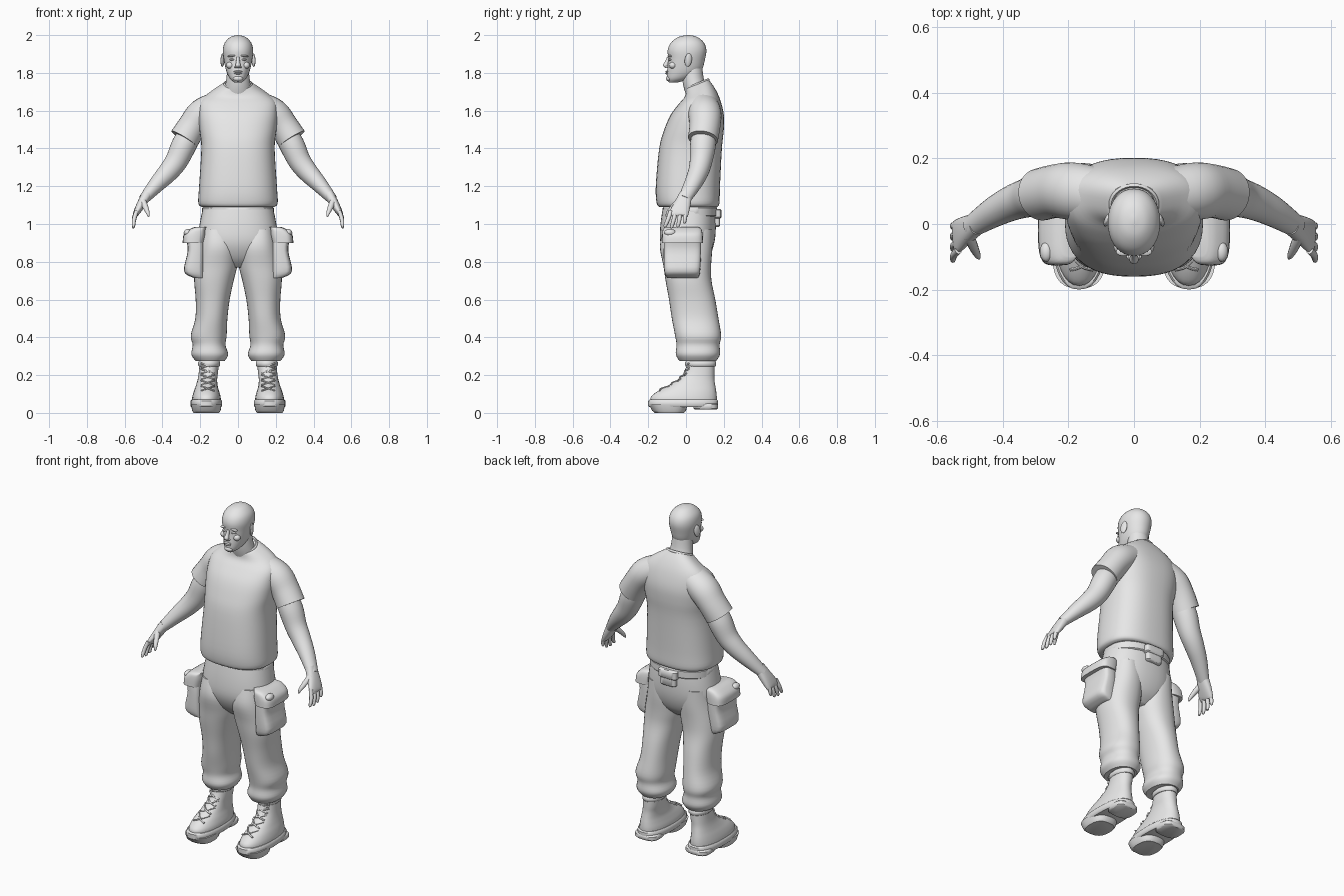
import bpy, bmesh, math
from mathutils import Vector

if "Cube" in bpy.data.objects:
    bpy.data.objects.remove(bpy.data.objects["Cube"])

GREY = (0.8, 0.8, 0.8, 1)
clay = bpy.data.materials.new("light_grey")
clay.use_nodes = True
clay.diffuse_color = GREY
clay.node_tree.nodes["Principled BSDF"].inputs["Base Color"].default_value = GREY


def finish(obj, name):
    """Name, colour and smooth a part, keeping its sharp edges."""
    obj.name = name
    obj.data.materials.append(clay)
    bpy.ops.object.select_all(action='DESELECT')
    bpy.context.view_layer.objects.active = obj
    obj.select_set(True)
    bpy.ops.object.shade_smooth_by_angle(angle=math.radians(45))


def spline(rows, steps):
    """Smooth in-between rows passing through the given ones."""
    result = []
    last = len(rows) - 1
    for i in range(last):
        nearby = rows[max(i - 1, 0)], rows[i], rows[i + 1], rows[min(i + 2, last)]
        for k in range(steps):
            t = k / steps
            row = []
            for before, start, end, after in zip(*nearby):
                leave, arrive = (end - before) / 2, (after - start) / 2
                bend = 3 * (end - start) - 2 * leave - arrive
                twist = 2 * (start - end) + leave + arrive
                row.append(start + t * (leave + t * (bend + t * twist)))
            result.append(row)
    return result + [rows[-1]]


def loft(name, rows, side=1, level=False, power=2, sides=28, steps=4):
    """Skin of rounded rings; each row is x, y, z, two radii and a tilt."""
    rows = spline([tuple(row) + (0,) * (6 - len(row)) for row in rows], steps)
    bm = bmesh.new()
    rings = []
    for i, (x, y, z, wide, deep, tilt) in enumerate(rows):
        along = Vector((0, 0, 1))
        if not level:
            below, above = rows[max(i - 1, 0)], rows[min(i + 1, len(rows) - 1)]
            along = (Vector(above[:3]) - Vector(below[:3])).normalized()
        back = (Vector((0, 1, 0)) - along * along.y).normalized()
        out = back.cross(along)
        ring = []
        for k in range(sides):
            turn = math.tau * k / sides
            c, s = math.cos(turn), math.sin(turn)
            point = out * wide * math.copysign(abs(c) ** (2 / power), c)
            point += back * deep * math.copysign(abs(s) ** (2 / power), s)
            point += Vector((x, y, z + tilt * point.y))
            point.x *= side
            ring.append(bm.verts.new(point))
        rings.append(ring)
    for low, high in zip(rings, rings[1:]):
        for k in range(sides):
            bm.faces.new((low[k - 1], low[k], high[k], high[k - 1]))
    bm.faces.new(rings[0])
    bm.faces.new(rings[-1])
    bmesh.ops.recalc_face_normals(bm, faces=bm.faces)
    mesh = bpy.data.meshes.new(name)
    bm.to_mesh(mesh)
    bm.free()
    obj = bpy.data.objects.new(name, mesh)
    bpy.context.collection.objects.link(obj)
    finish(obj, name)


def stack(name, rows, **options):
    """Level rings; each row is z, x from, x to, y from, y to, tilt."""
    rings = []
    for z, left, right, front, back, *tilt in rows:
        rings.append(((left + right) / 2, (front + back) / 2, z,
                      (right - left) / 2, (back - front) / 2, *tilt))
    loft(name, rings, level=True, **options)


def centred(name, rows, **options):
    stack(name, [(z, -half, half, *rest) for z, half, *rest in rows], **options)


def slab(name, bottom, top, left, right, front, back, edge=.006, **options):
    """Upright block with chamfered rims."""
    full = (left, right, front, back)
    small = (left + edge, right - edge, front + edge, back - edge)
    stack(name, [(bottom, *small), (bottom + edge, *full), (top - edge, *full), (top, *small)],
          steps=1, **options)


def ball(name, at, size, turn=(0, 0, 0)):
    bpy.ops.mesh.primitive_uv_sphere_add(segments=20, ring_count=12, radius=1,
                                         location=at, rotation=turn)
    obj = bpy.context.object
    obj.scale = size
    finish(obj, name)


# Head, neck and face
centred("head", [(1.75, .02, -.09, -.04), (1.77, .043, -.1, .02), (1.81, .062, -.1, .08),
                 (1.87, .075, -.094, .1), (1.92, .08, -.097, .108), (1.96, .07, -.08, .095),
                 (1.99, .04, -.04, .06), (2, .005, .005, .02)], power=2.1, sides=36)
loft("neck", [(0, .065, 1.68, .08, .06), (0, .04, 1.75, .064, .057), (0, .03, 1.84, .055, .055)])
loft("nose", [(0, -.09, 1.885, .008, .01), (0, -.1, 1.86, .01, .011),
              (0, -.108, 1.84, .014, .015), (0, -.1, 1.825, .012, .008)], level=True, sides=16)
ball("upper_lip", (0, -.1, 1.807), (.024, .009, .005))
ball("lower_lip", (0, -.1, 1.798), (.02, .01, .006))
ball("chin", (0, -.09, 1.77), (.026, .016, .015))

# Shirt body and collar
centred("shirt", [(1.09, .19, -.14, .165), (1.11, .21, -.155, .177), (1.2, .206, -.16, .18),
                  (1.4, .194, -.142, .19), (1.5, .204, -.115, .2), (1.58, .21, -.08, .2),
                  (1.65, .2, -.035, .18, .1), (1.7, .14, -.005, .15, .3),
                  (1.74, .075, 0, .12, .4)], power=2.5, sides=48)
bpy.ops.mesh.primitive_torus_add(major_segments=36, minor_segments=8, major_radius=.07,
                                 minor_radius=.007, location=(0, .06, 1.74), rotation=(.4, 0, 0))
bpy.context.object.scale.y = .9
finish(bpy.context.object, "collar")

# Trouser seat, waistband and back pouch
centred("trouser_seat", [(.77, .08, -.05, .07), (.82, .16, -.1, .12), (.9, .21, -.135, .15),
                         (1, .203, -.135, .158), (1.13, .175, -.115, .15)], power=2.3, sides=40)
slab("waistband", 1.04, 1.09, -.19, .19, -.124, .165, power=2.3, sides=40)
slab("back_pouch", .985, 1.06, -.05, .05, .13, .18, power=5)
slab("pouch_flap", 1.03, 1.08, -.06, .06, .13, .187, power=5)


def boot_front(step):
    """Depth of the boot's front at a lace height."""
    return .005 - .13 * (1 - step / 4) ** 2


for side, tag in ((1, "left_"), (-1, "right_")):
    # Paired face details
    ball(tag + "eye", (side * .031, -.083, 1.87), (.014, .011, .006))
    ball(tag + "brow", (side * .032, -.085, 1.89), (.023, .013, .006), (0, side * .12, 0))
    ball(tag + "cheek", (side * .042, -.07, 1.84), (.02, .02, .018))
    ball(tag + "nostril", (side * .012, -.103, 1.831), (.007, .009, .006))
    ball(tag + "ear", (side * .082, .012, 1.868), (.009, .02, .036), (-.15, 0, side * .35))

    # Sleeve and arm
    loft(tag + "sleeve", [(.12, .09, 1.62, .078, .085), (.19, .1, 1.58, .083, .088),
                          (.24, .1, 1.52, .077, .082), (.285, .09, 1.45, .08, .08)], side=side)
    loft(tag + "arm", [(.24, .095, 1.5, .06, .06), (.285, .09, 1.42, .066, .068),
                       (.325, .08, 1.335, .06, .06), (.37, .065, 1.275, .054, .054),
                       (.43, .035, 1.21, .043, .046), (.5, -.01, 1.13, .027, .034)], side=side)

    # Hand with four fingers and a thumb
    loft(tag + "palm", [(.48, 0, 1.16, .027, .033), (.515, -.02, 1.1, .023, .044),
                        (.54, -.038, 1.055, .015, .05), (.543, -.04, 1.045, .008, .04)],
         side=side, power=2.4)
    for k, (finger, drop) in enumerate((("index", .07), ("middle", .075),
                                        ("ring", .07), ("little", .05))):
        y = -.08 + k * .026
        tip = y - .03 + k * .008
        loft(tag + finger + "_finger",
             [(.536, y, 1.07, .011, .012), (.55, (y + tip) / 2, 1.06 - drop / 2, .011, .011),
              (.553, tip, 1.06 - drop, .008, .009), (.552, tip, 1.053 - drop, .003, .003)],
             side=side, sides=12)
    loft(tag + "thumb", [(.505, -.035, 1.125, .017, .018), (.49, -.07, 1.09, .015, .013),
                         (.478, -.095, 1.06, .01, .01), (.473, -.105, 1.04, .004, .004)],
         side=side, sides=12)

    # Trouser leg with bunched cuff
    stack(tag + "trouser_leg", [(.97, .03, .195, -.12, .14), (.88, 0, .21, -.138, .14),
                                (.78, .004, .228, -.12, .133), (.7, .023, .232, -.108, .135),
                                (.6, .044, .224, -.09, .155), (.5, .056, .226, -.075, .172),
                                (.41, .06, .25, -.058, .186), (.36, .066, .24, -.05, .178),
                                (.31, .052, .247, -.054, .18), (.275, .07, .225, -.035, .16)],
          side=side, power=2.25, sides=36)

    # Cargo pocket with flap and toggle
    stack(tag + "cargo_pocket", [(.715, .18, .235, -.1, .065), (.75, .18, .286, -.115, .075),
                                 (.86, .18, .266, -.118, .08), (.93, .18, .277, -.115, .08)],
          side=side, power=4)
    stack(tag + "pocket_flap", [(.9, .18, .293, -.127, .09), (.945, .17, .287, -.126, .088),
                                (.975, .17, .252, -.12, .08), (.985, .16, .225, -.1, .06)],
          side=side, power=3.5)
    ball(tag + "flap_toggle", (side * .268, -.085, .955), (.02, .03, .018), (0, side * .5, 0))

    # Boot upper and padded ankle
    stack(tag + "boot", [(.055, .09, .245, -.188, .162), (.085, .092, .242, -.185, .163),
                         (.115, .1, .234, -.15, .16), (.145, .108, .223, -.095, .155),
                         (.18, .11, .213, -.04, .15), (.22, .105, .207, -.008, .15),
                         (.3, .1, .2, .015, .15)], side=side, power=2.2, sides=32)
    slab(tag + "boot_cuff", .245, .275, .094, .211, -.005, .16, side=side)

    # Sole plate with separate tread and heel
    slab(tag + "sole", .03, .07, .084, .251, -.2, .17, side=side, power=2.4, sides=32)
    stack(tag + "front_tread", [(0, .1, .236, -.165, -.01), (.012, .092, .243, -.18, 0),
                                (.045, .086, .249, -.197, .01)], side=side, power=2.6, steps=1)
    slab(tag + "heel", .018, .05, .094, .24, .04, .17, side=side, power=3)

    # Crossed laces climbing the instep
    for k in range(5):
        for lean in (-1, 1):
            path = []
            for across in (-1, 0, 1):
                step = k + lean * across * .4
                path.append((.16 + across * .035, boot_front(step) + abs(across) * .016 - .004,
                             .13 + step * .03, .0045, .0045))
            loft(tag + "lace", path, side=side, sides=8)
